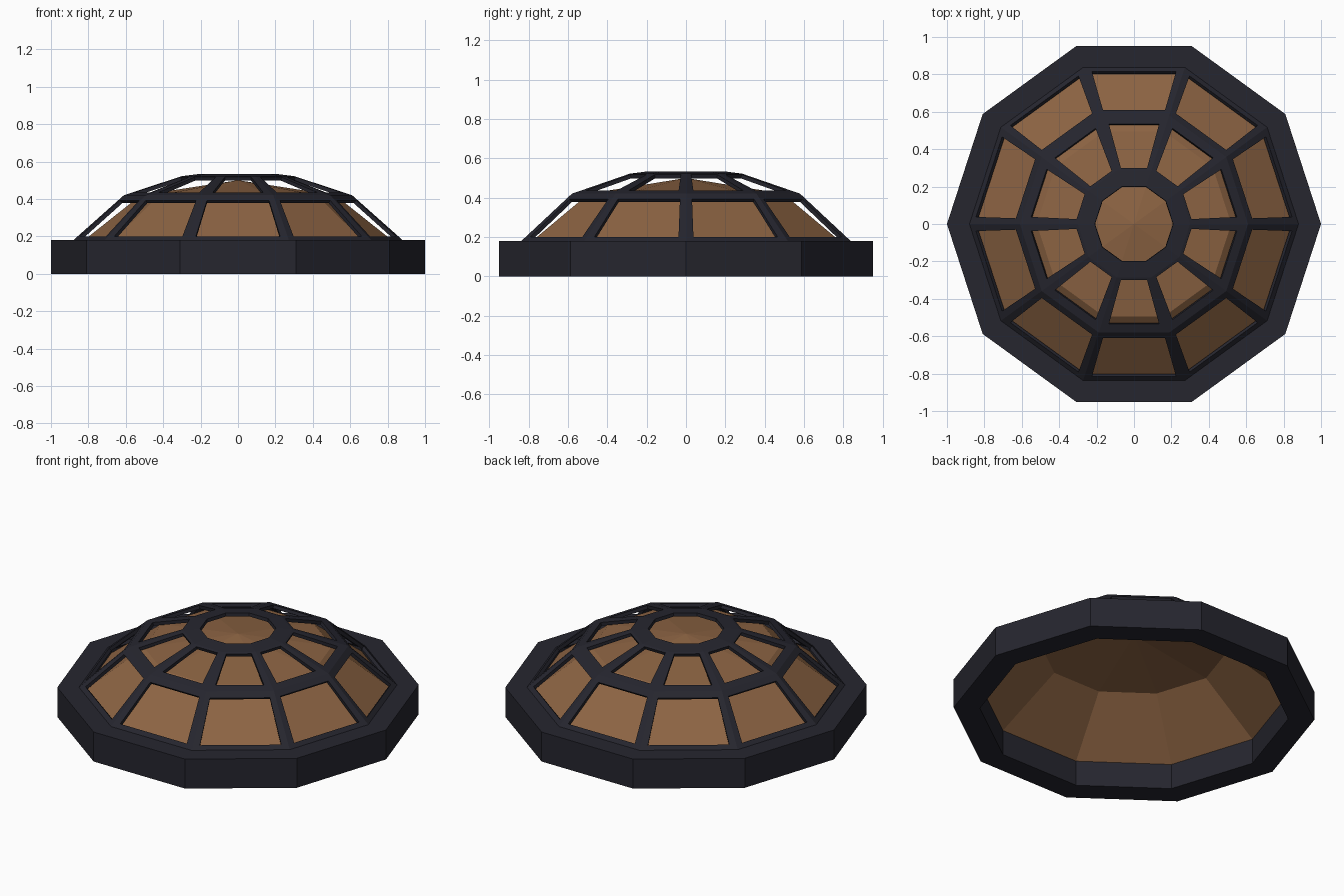
import bpy, bmesh, math

if "Cube" in bpy.data.objects:
    bpy.data.objects.remove(bpy.data.objects["Cube"])

N = 10
AP = math.cos(math.pi / N)      # apothem / radius
HS = math.sin(math.pi / N)      # half side / radius


def material(name, rgb):
    m = bpy.data.materials.new(name)
    m.diffuse_color = (*rgb, 1)
    m.use_nodes = True
    m.node_tree.nodes["Principled BSDF"].inputs["Base Color"].default_value = m.diffuse_color
    return m


DARK = material("dark metal", (0.019, 0.019, 0.028))
AMBER = material("amber glass", (0.265, 0.127, 0.056))


def finish(bm, name, mat, merge=True):
    if merge:
        bmesh.ops.remove_doubles(bm, verts=bm.verts, dist=0.0005)
    me = bpy.data.meshes.new(name)
    bm.to_mesh(me)
    bm.free()
    me.materials.append(mat)
    ob = bpy.data.objects.new(name, me)
    bpy.context.collection.objects.link(ob)
    return ob


def lathe(profile, closed):
    """Ten-sided surface from (radius, z) points."""
    bm = bmesh.new()
    rings = [[bm.verts.new((r * math.cos(2 * math.pi * i / N),
                            r * math.sin(2 * math.pi * i / N), z))
              for i in range(N)] for r, z in profile]
    pairs = list(zip(rings, rings[1:]))
    if closed:
        pairs.append((rings[-1], rings[0]))
    for a, b in pairs:
        for i in range(N):
            j = (i + 1) % N
            bm.faces.new((a[i], a[j], b[j], b[i]))
    return bm


# base ring
bm = lathe([(0.855, 0), (1, 0), (1, 0.18), (0.855, 0.18)], True)
bmesh.ops.recalc_face_normals(bm, faces=bm.faces)
finish(bm, "base_ring", DARK)

# faceted inner dome, tucked into the base ring
bm = lathe([(0.86, 0.15), (0.52, 0.42), (0.0005, 0.5)], False)
bmesh.ops.remove_doubles(bm, verts=bm.verts, dist=0.002)
finish(bm, "glass_dome", AMBER)

# lattice shell: (radius, z) of the ring lines
rings = [(0.88, 0.18), (0.61, 0.42), (0.30, 0.522), (0.21, 0.533)]
# window in each tier: (distance out, half width) at bottom and top
windows = [((0.815, 0.225), (0.61, 0.166)), ((0.535, 0.134), (0.30, 0.070))]
bm = bmesh.new()
for k in range(N):
    a = 2 * math.pi * (k + 0.5) / N
    c, s = math.cos(a), math.sin(a)

    def vert(d, w, z):
        return bm.verts.new((d * c - w * s, d * s + w * c, z))

    for t in range(3):
        (r0, z0), (r1, z1) = rings[t], rings[t + 1]
        outer = [(r0 * AP, -r0 * HS, z0), (r0 * AP, r0 * HS, z0),
                 (r1 * AP, r1 * HS, z1), (r1 * AP, -r1 * HS, z1)]
        if t == 2:
            bm.faces.new([vert(*p) for p in outer])
            continue
        inner = []
        for (d, w), signs in zip(windows[t], ((-1, 1), (1, -1))):
            z = z0 + (z1 - z0) * (r0 * AP - d) / ((r0 - r1) * AP)
            inner += [(d, sg * w, z) for sg in signs]
        for i in range(4):
            j = (i + 1) % 4
            bm.faces.new([vert(*p) for p in (outer[i], outer[j], inner[j], inner[i])])
lattice = finish(bm, "lattice_frame", DARK)
mod = lattice.modifiers.new("thickness", 'SOLIDIFY')
mod.thickness = 0.02
mod.offset = -1
